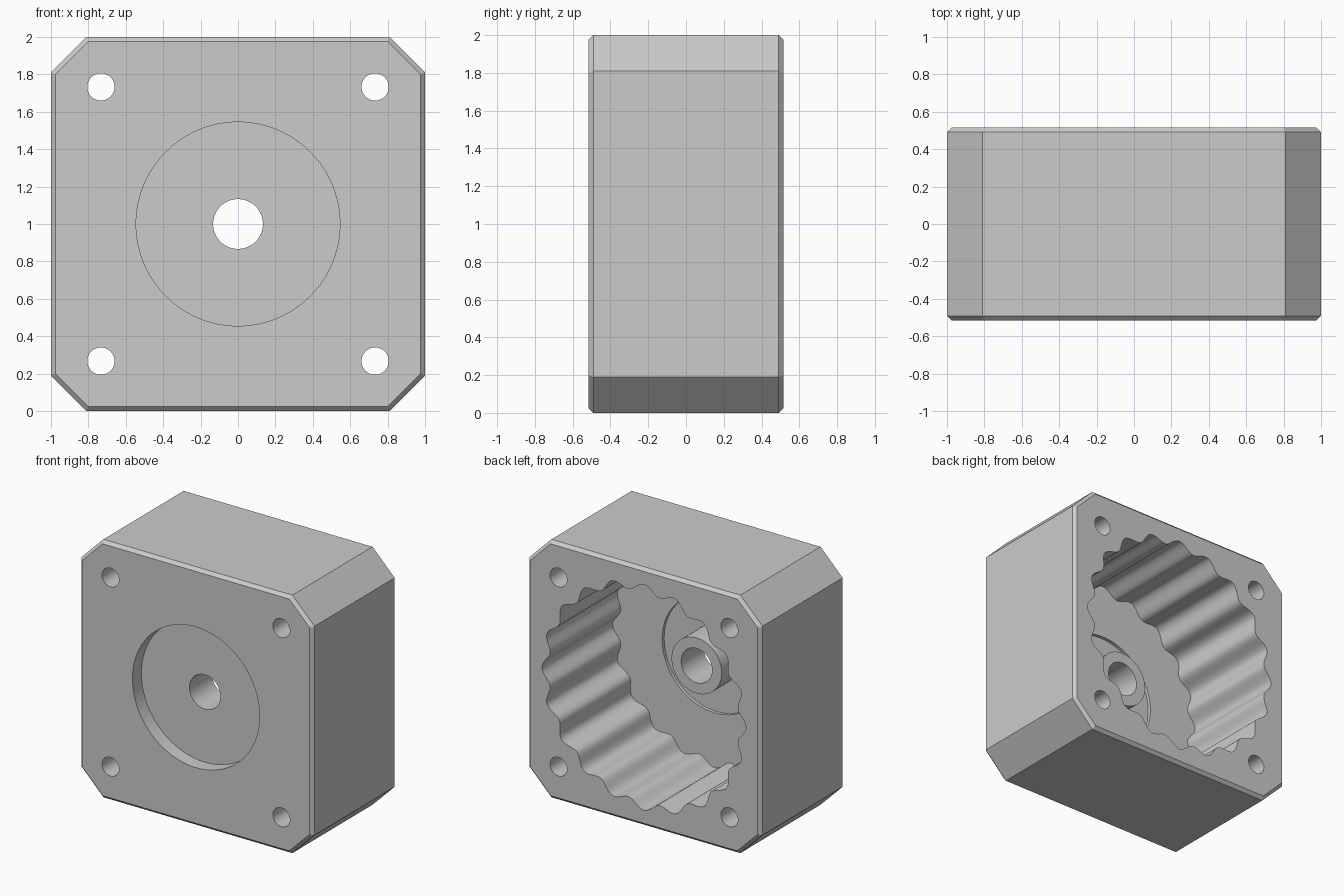
import bpy, bmesh, math
from mathutils import Vector

cube = bpy.data.objects.get("Cube")
if cube:
    bpy.data.objects.remove(cube, do_unlink=True)

HALF_DEPTH = 0.515
LOBES = 20

grey = bpy.data.materials.new("light grey")
grey.use_nodes = True
COLOUR = (0.6, 0.6, 0.6, 1)
grey.diffuse_color = COLOUR
grey.node_tree.nodes["Principled BSDF"].inputs["Base Color"].default_value = COLOUR


def prism(name, outline, y0, y1):
    """Extrude an (x, z) outline from y0 to y1."""
    bm = bmesh.new()
    face = bm.faces.new([bm.verts.new((x, y0, z)) for x, z in outline])
    new = bmesh.ops.extrude_face_region(bm, geom=[face])["geom"]
    bmesh.ops.translate(bm, vec=Vector((0, y1 - y0, 0)),
                        verts=[g for g in new if isinstance(g, bmesh.types.BMVert)])
    bmesh.ops.recalc_face_normals(bm, faces=bm.faces)
    mesh = bpy.data.meshes.new(name)
    bm.to_mesh(mesh)
    bm.free()
    mesh.materials.append(grey)
    obj = bpy.data.objects.new(name, mesh)
    bpy.context.collection.objects.link(obj)
    return obj


def ring(radius, count=64, x=0, z=1, wave=0):
    """Circle outline, with an optional scalloped edge."""
    points = []
    for i in range(count):
        a = math.tau * i / count
        r = radius + wave * math.cos(LOBES * a)
        points.append((x + r * math.cos(a), z + r * math.sin(a)))
    return points


def apply_modifier(obj, kind, **settings):
    mod = obj.modifiers.new(kind.title(), kind)
    for key, value in settings.items():
        setattr(mod, key, value)
    bpy.context.view_layer.objects.active = obj
    bpy.ops.object.modifier_apply(modifier=mod.name)


def combine(obj, other, operation):
    apply_modifier(obj, "BOOLEAN", object=other, operation=operation, solver="EXACT")
    bpy.data.objects.remove(other, do_unlink=True)


# Octagonal housing with chamfered front and back rims
s, c = 1.0, 0.81
octagon = [(c, s), (s, c), (s, -c), (c, -s), (-c, -s), (-s, -c), (-s, c), (-c, s)]
housing = prism("gear_housing", [(x, z + 1) for x, z in octagon], -HALF_DEPTH, HALF_DEPTH)
bm = bmesh.new()
bm.from_mesh(housing.data)
rims = [e for e in bm.edges if abs(e.verts[0].co.y - e.verts[1].co.y) < 0.01]
bmesh.ops.bevel(bm, geom=rims, offset=0.024, segments=1, affect="EDGES")
bm.to_mesh(housing.data)
bm.free()

# Scalloped cavity open at the back, shallow floor pocket, front recess
combine(housing, prism("cavity", ring(0.845, LOBES * 16, wave=0.03), -0.35, 0.7), "DIFFERENCE")
combine(housing, prism("floor_pocket", ring(0.45), -0.375, 0), "DIFFERENCE")
combine(housing, prism("front_recess", ring(0.545, 96), -0.7, -0.405), "DIFFERENCE")

# Shaft boss with its bore
combine(housing, prism("shaft_boss", ring(0.215), -0.39, -0.13), "UNION")
combine(housing, prism("shaft_bore", ring(0.133), -0.7, 0.7), "DIFFERENCE")

# Corner bolt holes
for x in (-0.733, 0.733):
    for z in (-0.733, 0.733):
        combine(housing, prism("bolt_hole", ring(0.073, 40, x, 1 + z), -0.7, 0.7), "DIFFERENCE")

housing.select_set(True)
bpy.context.view_layer.objects.active = housing
bpy.ops.object.shade_smooth_by_angle(angle=math.radians(25))
